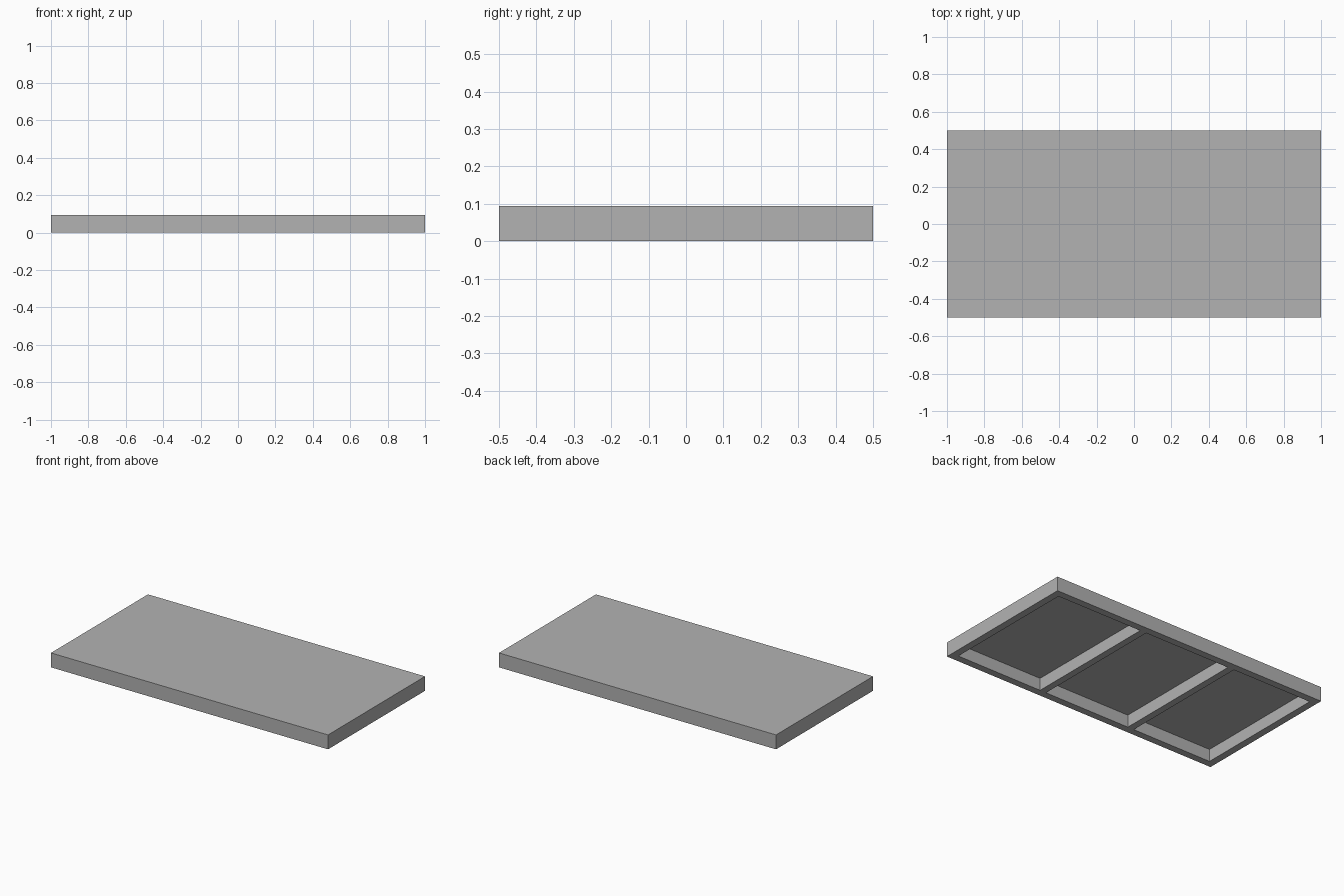
import bpy, bmesh
from mathutils import Vector

cube = bpy.data.objects.get("Cube")
if cube:
    bpy.data.objects.remove(cube, do_unlink=True)

LENGTH, WIDTH, HEIGHT = 2.0, 1.0, 0.094
RIM, DEPTH = 0.047, 0.08
# x ranges of the three pockets in the underside
POCKETS = [(-0.953, -0.378), (-0.333, 0.288), (0.333, 0.953)]

# Plain grey
grey = bpy.data.materials.new("grey")
grey.use_nodes = True
colour = (0.448, 0.448, 0.448, 1)
grey.diffuse_color = colour
bsdf = next(n for n in grey.node_tree.nodes if n.type == 'BSDF_PRINCIPLED')
bsdf.inputs["Base Color"].default_value = colour

# Solid slab
bm = bmesh.new()
bmesh.ops.create_cube(bm, size=1)
bmesh.ops.scale(bm, vec=(LENGTH, WIDTH, HEIGHT), verts=bm.verts)
bmesh.ops.translate(bm, vec=(0, 0, HEIGHT / 2), verts=bm.verts)


def underside():
    return [f for f in bm.faces if f.normal.z < -0.9]


def cut(point, normal):
    bmesh.ops.bisect_plane(bm, geom=bm.verts[:] + bm.edges[:] + bm.faces[:],
                           plane_co=Vector(point), plane_no=Vector(normal))
    bm.normal_update()


# Cut lines for the rim and the two cross ribs
for pair in POCKETS:
    for x in pair:
        cut((x, 0, 0), (1, 0, 0))
for side in (-1, 1):
    cut((0, side * (WIDTH / 2 - RIM), 0), (0, 1, 0))

# Sink the three pockets into the underside
sunk = []
for f in underside():
    c = f.calc_center_median()
    if abs(c.y) < WIDTH / 2 - RIM and any(a < c.x < b for a, b in POCKETS):
        sunk.append(f)
floors = bmesh.ops.extrude_discrete_faces(bm, faces=sunk)["faces"]
for f in floors:
    bmesh.ops.translate(bm, vec=(0, 0, DEPTH), verts=f.verts)

# Merge the coplanar faces left by the cuts
bmesh.ops.dissolve_limit(bm, angle_limit=0.01, verts=bm.verts, edges=bm.edges)
bmesh.ops.recalc_face_normals(bm, faces=bm.faces)

mesh = bpy.data.meshes.new("ribbed_panel")
bm.to_mesh(mesh)
bm.free()
mesh.materials.append(grey)
panel = bpy.data.objects.new("ribbed_panel", mesh)
bpy.context.collection.objects.link(panel)
